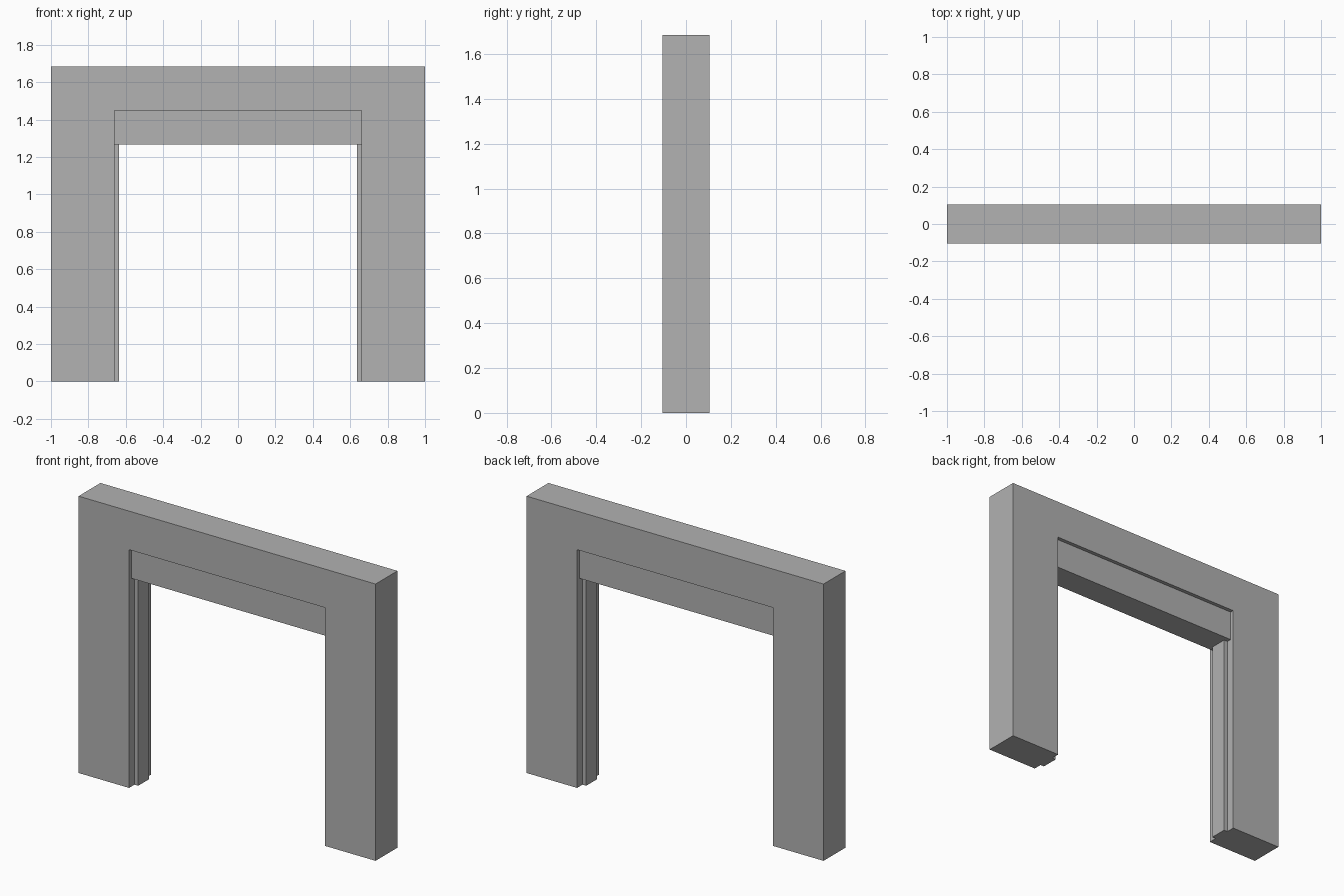
import bpy
import bmesh

if "Cube" in bpy.data.objects:
    bpy.data.objects.remove(bpy.data.objects["Cube"], do_unlink=True)

# Overall sizes
TOP, HALF_DEPTH = 1.685, 0.105
OPEN_X, OPEN_Z = 0.66, 1.45
PANEL_Z, PANEL_HALF = 1.267, 0.082
STOP_X, STOP_HALF = 0.635, 0.053

grey = bpy.data.materials.new("plain grey")
grey.use_nodes = True
colour = (0.445, 0.445, 0.445, 1)
grey.diffuse_color = colour
grey.node_tree.nodes["Principled BSDF"].inputs["Base Color"].default_value = colour


def extrude_outline(name, outline, half_depth):
    """Extrude an x-z outline symmetrically along y."""
    bm = bmesh.new()
    face = bm.faces.new([bm.verts.new((x, -half_depth, z)) for x, z in outline])
    result = bmesh.ops.extrude_face_region(bm, geom=[face])
    moved = [v for v in result["geom"] if isinstance(v, bmesh.types.BMVert)]
    bmesh.ops.translate(bm, verts=moved, vec=(0, 2 * half_depth, 0))
    bmesh.ops.recalc_face_normals(bm, faces=bm.faces)
    mesh = bpy.data.meshes.new(name)
    bm.to_mesh(mesh)
    bm.free()
    mesh.materials.append(grey)
    obj = bpy.data.objects.new(name, mesh)
    bpy.context.collection.objects.link(obj)
    return obj


def rectangle(x0, x1, z0, z1):
    return [(x0, z0), (x1, z0), (x1, z1), (x0, z1)]


# Outer wall with a doorway opening
half = [(1, TOP), (1, 0), (OPEN_X, 0), (OPEN_X, OPEN_Z)]
extrude_outline("wall_frame", half + [(-x, z) for x, z in reversed(half)], HALF_DEPTH)

# Slightly recessed panel under the head of the opening
extrude_outline("lintel_panel", rectangle(-OPEN_X, OPEN_X, PANEL_Z, OPEN_Z), PANEL_HALF)

# Narrow stop strip down the inside of each jamb
for side, name in ((1, "left_stop"), (-1, "right_stop")):
    x0, x1 = sorted((side * STOP_X, side * OPEN_X))
    extrude_outline(name, rectangle(x0, x1, 0, PANEL_Z), STOP_HALF)
